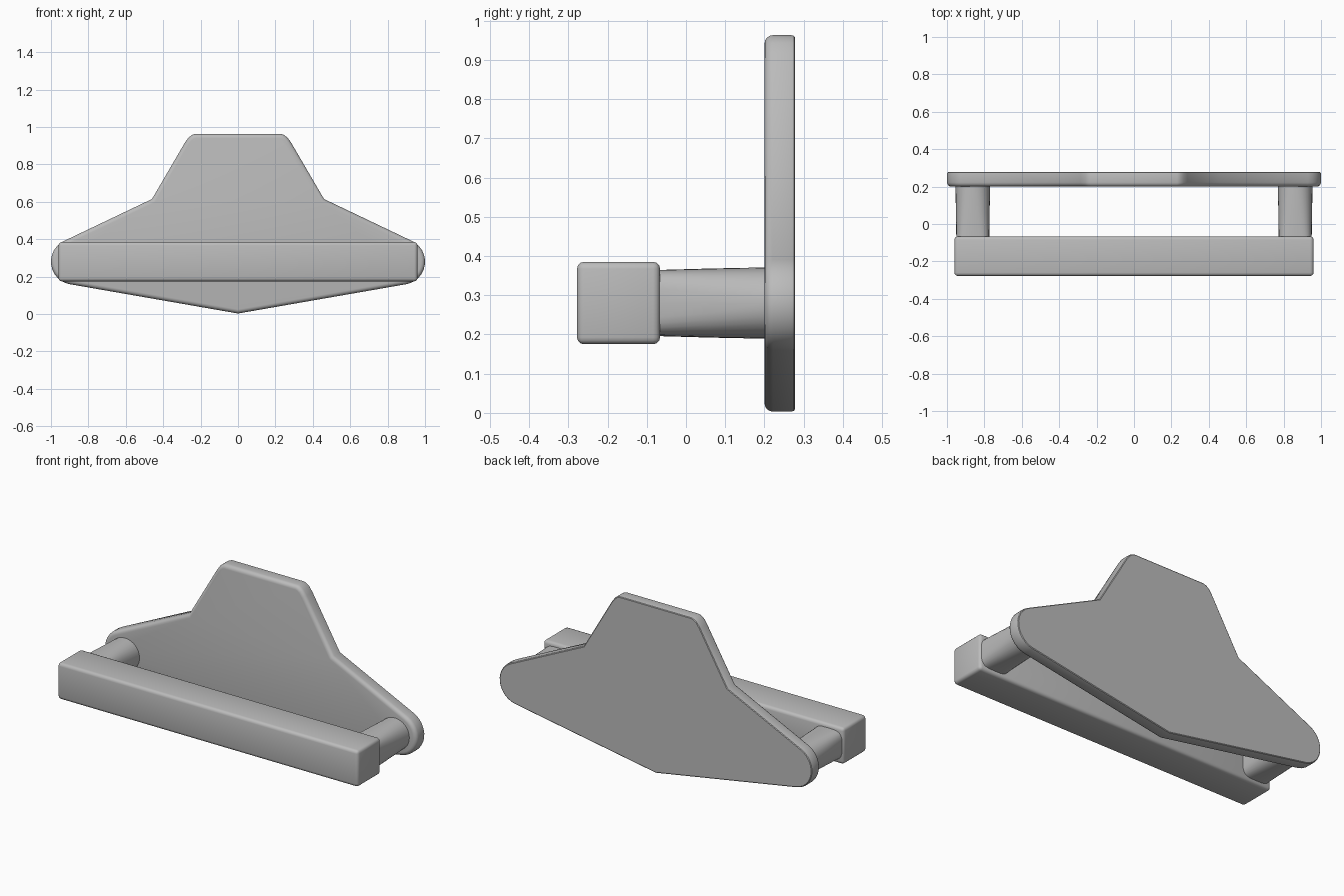
import bpy, bmesh, math
from mathutils import Vector

cube = bpy.data.objects.get("Cube")
if cube:
    bpy.data.objects.remove(cube, do_unlink=True)

grey = bpy.data.materials.new("plain_grey")
grey.use_nodes = True
colour = (0.5, 0.5, 0.5, 1)
grey.diffuse_color = colour
grey.node_tree.nodes["Principled BSDF"].inputs["Base Color"].default_value = colour


def finish(name, bm):
    bmesh.ops.recalc_face_normals(bm, faces=bm.faces)
    mesh = bpy.data.meshes.new(name)
    bm.to_mesh(mesh)
    bm.free()
    mesh.materials.append(grey)
    obj = bpy.data.objects.new(name, mesh)
    bpy.context.collection.objects.link(obj)
    bpy.ops.object.select_all(action='DESELECT')
    obj.select_set(True)
    bpy.context.view_layer.objects.active = obj
    bpy.ops.object.shade_smooth_by_angle(angle=math.radians(35))
    return obj


def loft(rings):
    """Skin a list of closed point rings and cap both ends."""
    bm = bmesh.new()
    loops = [[bm.verts.new(p) for p in ring] for ring in rings]
    n = len(loops[0])
    for a, b in zip(loops, loops[1:]):
        for i in range(n):
            j = (i + 1) % n
            bm.faces.new((a[i], a[j], b[j], b[i]))
    bm.faces.new(loops[0])
    bm.faces.new(loops[-1])
    return bm


def inset(points, d):
    """Move a counter-clockwise outline inwards by d with mitred corners."""
    out = []
    for i, p in enumerate(points):
        e1 = (p - points[i - 1]).normalized()
        e2 = (points[(i + 1) % len(points)] - p).normalized()
        n1, n2 = Vector((-e1.y, e1.x)), Vector((-e2.y, e2.x))
        out.append(p + (n1 + n2) * d / (1 + n1.dot(n2)))
    return out


# Back plate: bell outline with round tips and a softened rim
half = [Vector((0, 0.003))]
for i in range(13):
    a = math.radians(-80 + i * 145 / 12)
    half.append(Vector((0.88 + 0.12 * math.cos(a), 0.28 + 0.122 * math.sin(a))))
half += [Vector(p) for p in ((0.46, 0.615), (0.285, 0.915),
                             (0.265, 0.943), (0.247, 0.957), (0.23, 0.963))]
outline = half + [Vector((-p.x, p.y)) for p in reversed(half[1:])]
rim = [(0.2 + 0.022 * (1 - math.sin(t)), 0.022 * (1 - math.cos(t)))
       for t in (math.pi / 2 * (1 - k / 4) for k in range(5))]
rim += [(0.268, 0), (0.275, 0.002), (0.278, 0.006)]
finish("back_plate", loft([[(p.x, y, p.y) for p in inset(outline, d)] for y, d in rim]))

# Front bar: long box with rounded edges
bm = bmesh.new()
bmesh.ops.create_cube(bm, size=1)
for v in bm.verts:
    v.co = Vector((v.co.x * 1.92, v.co.y * 0.212 - 0.172, v.co.z * 0.21 + 0.28))
bmesh.ops.bevel(bm, geom=bm.edges[:], offset=0.018, segments=3,
                profile=0.5, affect='EDGES')
finish("front_bar", bm)


# Posts: rounded square at the bar, blending to round at the plate
def post_ring(side, y, centre, rx, rz, power):
    ring = []
    for i in range(32):
        a = 2 * math.pi * i / 32
        c, s = math.cos(a), math.sin(a)
        ring.append((side * (centre + rx * math.copysign(abs(c) ** power, c)), y,
                     0.28 + rz * math.copysign(abs(s) ** power, s)))
    return ring


for name, side in (("left_post", 1), ("right_post", -1)):
    finish(name, loft([post_ring(side, -0.08, 0.862, 0.088, 0.084, 0.5),
                       post_ring(side, 0.06, 0.862, 0.09, 0.088, 0.75),
                       post_ring(side, 0.21, 0.862, 0.093, 0.091, 1.0)]))
